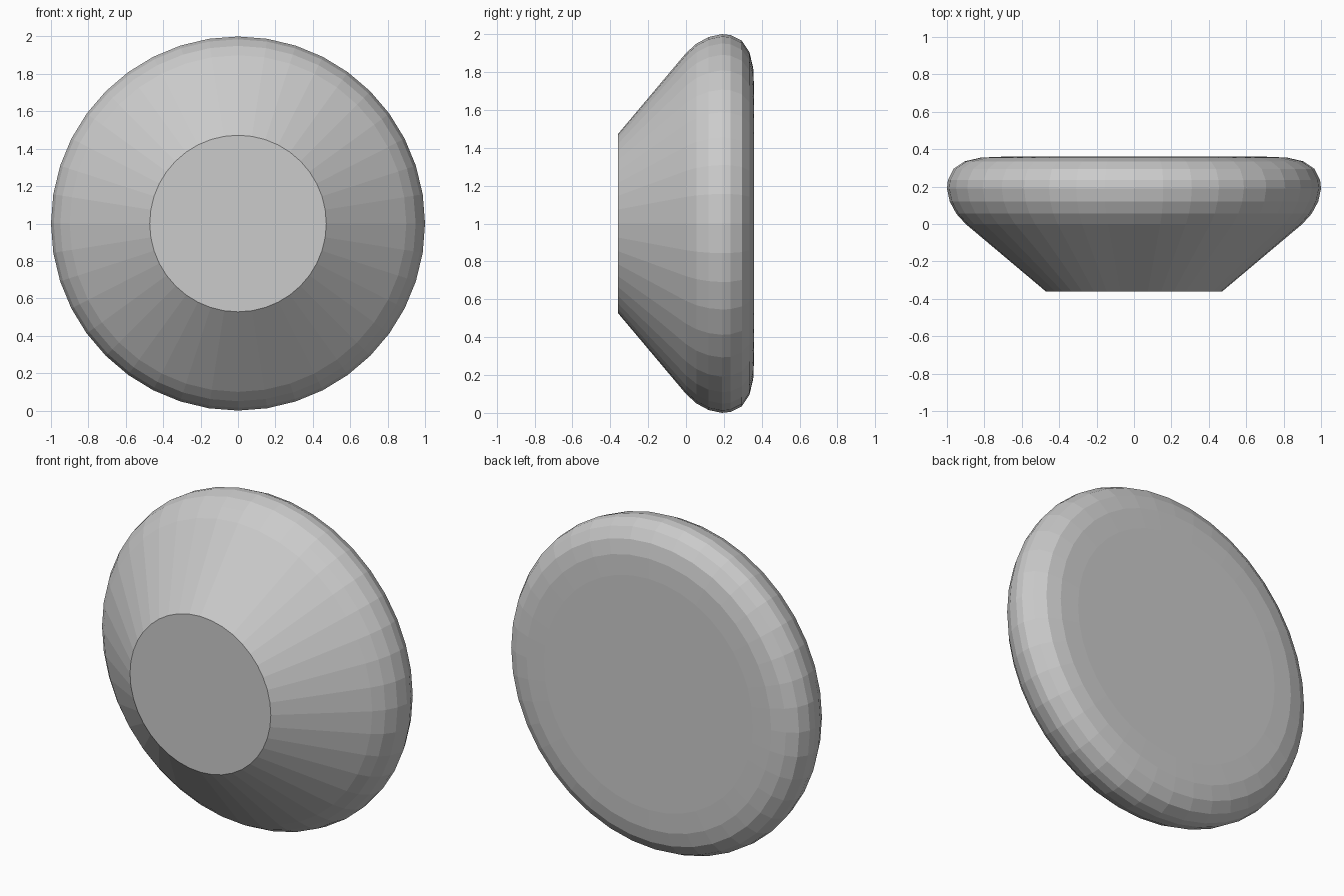
import bpy, bmesh, math

if "Cube" in bpy.data.objects:
    bpy.data.objects.remove(bpy.data.objects["Cube"])

SIDES = 40

# Half profile of the knob: (radius, y), from the front disc round the rim to the back
profile = [(0.472, -0.36), (0.90, 0.0), (0.95, 0.055), (0.985, 0.12), (1.0, 0.19),
           (0.995, 0.235), (0.965, 0.295), (0.905, 0.335), (0.82, 0.355), (0.70, 0.36)]

# Spin the profile about the y axis at z = 1
bm = bmesh.new()
rings = []
for r, y in profile:
    ring = []
    for i in range(SIDES):
        a = 2 * math.pi * i / SIDES
        ring.append(bm.verts.new((r * math.cos(a), y, 1 + r * math.sin(a))))
    rings.append(ring)
for lower, upper in zip(rings, rings[1:]):
    for i in range(SIDES):
        j = (i + 1) % SIDES
        bm.faces.new((lower[i], lower[j], upper[j], upper[i]))

# Flat front disc and flat back
bm.faces.new(rings[0])
bm.faces.new(rings[-1])
bmesh.ops.recalc_face_normals(bm, faces=bm.faces)

mesh = bpy.data.meshes.new("tapered_disc")
bm.to_mesh(mesh)
bm.free()
bpy.context.collection.objects.link(bpy.data.objects.new("tapered_disc", mesh))
